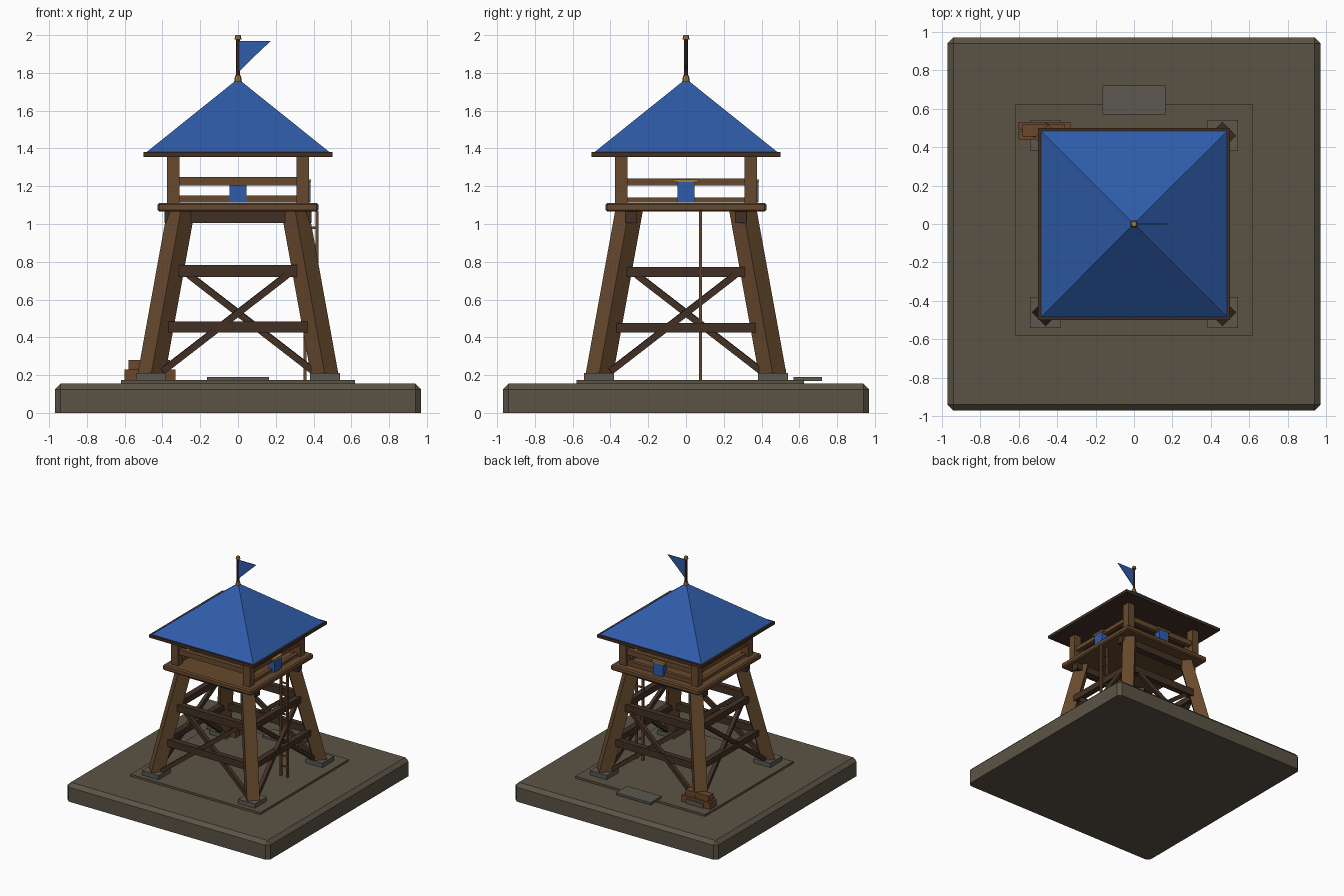
import bpy, bmesh
from mathutils import Vector, Matrix

cube = bpy.data.objects.get("Cube")
if cube:
    bpy.data.objects.remove(cube)


def material(name, rgb):
    m = bpy.data.materials.new(name)
    m.use_nodes = True
    m.diffuse_color = (*rgb, 1)
    m.node_tree.nodes["Principled BSDF"].inputs["Base Color"].default_value = (*rgb, 1)
    return m


EARTH = material("earth", (0.105, 0.088, 0.060))
STONE = material("stone", (0.105, 0.098, 0.078))
WOOD = material("wood", (0.135, 0.066, 0.026))
DARK = material("dark_wood", (0.055, 0.030, 0.018))
CRATE = material("red_wood", (0.150, 0.062, 0.024))
BLUE = material("blue", (0.028, 0.105, 0.400))
GOLD = material("gold", (0.380, 0.210, 0.040))


def finish(name, bm, mat):
    bmesh.ops.recalc_face_normals(bm, faces=bm.faces)
    me = bpy.data.meshes.new(name)
    bm.to_mesh(me)
    bm.free()
    me.materials.append(mat)
    ob = bpy.data.objects.new(name, me)
    bpy.context.collection.objects.link(ob)
    return ob


def box(name, lo, hi, mat, bevel=0, keep_bottom=False):
    """Box between two corners, with optional chamfered edges."""
    lo, hi = Vector(lo), Vector(hi)
    bm = bmesh.new()
    bmesh.ops.create_cube(bm, size=1, matrix=Matrix.Translation((lo + hi) / 2) @ Matrix.Diagonal((*(hi - lo), 1)))
    if bevel:
        edges = [e for e in bm.edges if not (keep_bottom and all(v.co.z < lo.z + 0.001 for v in e.verts))]
        bmesh.ops.bevel(bm, geom=edges, offset=bevel, segments=1, affect='EDGES')
    return finish(name, bm, mat)


def beam(name, a, b, width, depth, mat):
    """Rectangular timber running from point a to point b."""
    a, b = Vector(a), Vector(b)
    d = b - a
    bm = bmesh.new()
    bmesh.ops.create_cube(bm, size=1, matrix=Matrix.Translation((a + b) / 2)
                          @ d.to_track_quat('Z', 'Y').to_matrix().to_4x4()
                          @ Matrix.Diagonal((width, depth, d.length, 1)))
    return finish(name, bm, mat)


def rod(name, z0, z1, r0, r1, mat, sides=8):
    bm = bmesh.new()
    bmesh.ops.create_cone(bm, cap_ends=True, segments=sides, radius1=r0, radius2=r1, depth=z1 - z0,
                          matrix=Matrix.Translation((0, 0, (z0 + z1) / 2)))
    return finish(name, bm, mat)


# Ground block, yard slab and doorstep
box("ground_base", (-0.97, -0.97, 0), (0.97, 0.97, 0.155), EARTH, 0.03, True)
box("yard_slab", (-0.62, -0.58, 0.15), (0.62, 0.625, 0.173), EARTH)
box("step_slab", (-0.165, 0.57, 0.17), (0.165, 0.72, 0.19), STONE)

# Stack of timber by the back corner
box("timber_lower_outer", (-0.60, 0.49, 0.173), (-0.33, 0.53, 0.23), CRATE)
box("timber_lower_inner", (-0.60, 0.44, 0.173), (-0.33, 0.485, 0.23), CRATE)
box("timber_upper", (-0.58, 0.455, 0.23), (-0.36, 0.52, 0.28), CRATE)

# Footings, leaning legs and corner posts
LEG_BOTTOM, LEG_TOP, Z_BOTTOM, Z_TOP = 0.463, 0.30, 0.18, 1.08


def leg_at(z):
    return LEG_BOTTOM + (LEG_TOP - LEG_BOTTOM) * (z - Z_BOTTOM) / (Z_TOP - Z_BOTTOM)


for sx in (-1, 1):
    for sy in (-1, 1):
        x, y = sx * 0.46, sy * 0.46
        box("footing", (x - 0.08, y - 0.08, 0.17), (x + 0.08, y + 0.08, 0.21), STONE)
        beam("leg", (sx * LEG_BOTTOM, sy * LEG_BOTTOM, Z_BOTTOM),
             (sx * LEG_TOP, sy * LEG_TOP, Z_TOP), 0.102, 0.102, WOOD)
        x, y = sx * 0.343, sy * 0.343
        box("corner_post", (x - 0.033, y - 0.033, 1.10), (x + 0.033, y + 0.033, 1.36), WOOD)

# Each side: girts, cross braces and railings, turned into place
SIDES = {"front": Matrix(), "back": Matrix.Diagonal((1, -1, 1, 1)),
         "right": Matrix(((0, 1, 0, 0), (1, 0, 0, 0), (0, 0, 1, 0), (0, 0, 0, 1))),
         "left": Matrix(((0, -1, 0, 0), (1, 0, 0, 0), (0, 0, 1, 0), (0, 0, 0, 1)))}
for side, turn in SIDES.items():
    along_x = side in ("front", "back")

    def bar(name, z0, z1, y, half, thick, mat):
        p = turn @ Vector((-half, -y - thick / 2, z0))
        q = turn @ Vector((half, -y + thick / 2, z1))
        lo = [min(c) for c in zip(p, q)]
        hi = [max(c) for c in zip(p, q)]
        box(side + "_" + name, lo, hi, mat)

    rise = 0.01 if along_x else 0
    bar("upper_girt", 0.72, 0.773 + rise, leg_at(0.75), 0.315, 0.05, DARK)
    bar("lower_girt", 0.425, 0.475 + rise, leg_at(0.45), 0.37, 0.05, DARK)
    for s in (-1, 1):
        beam(side + "_brace", turn @ Vector((s * 0.40, -leg_at(0.22) + 0.01 * s, 0.22)),
             turn @ Vector((-s * 0.26, -leg_at(0.73) + 0.01 * s, 0.73)), 0.03, 0.035, DARK)
    bar("top_rail", 1.205, 1.24 + rise, 0.343, 0.33, 0.04, WOOD)
    if side != "front":
        bar("low_rail", 1.115, 1.14 + rise, 0.343, 0.33, 0.03, WOOD)
    # Hanging banners on two sides
    if side in ("back", "left"):
        flip = turn if side == "back" else SIDES["left"]
        bar("banner", 1.115, 1.222, 0.353, 0.046, 0.06, BLUE)
        bar("banner_rod", 1.222, 1.236, 0.375, 0.065, 0.025, GOLD)

# Floor joists and platform
for y in (-0.29, 0.29):
    box("joist", (-0.39, y - 0.03, 1.005), (0.39, y + 0.03, 1.07), DARK)
box("platform", (-0.425, -0.425, 1.065), (0.425, 0.425, 1.112), WOOD, 0.01)

# Ladder
for x in (0.355, 0.418):
    box("ladder_rail", (x - 0.008, 0.07, 0.173), (x + 0.008, 0.086, 1.07), WOOD)
for i in range(9):
    z = 0.26 + 0.09 * i
    box("ladder_rung", (0.355, 0.073, z - 0.006), (0.418, 0.083, z + 0.006), WOOD)

# Roof: eave board and stepped pyramid
box("eave_board", (-0.50, -0.50, 1.355), (0.50, 0.50, 1.38), DARK)
bm = bmesh.new()
rings = [[bm.verts.new((x * r, y * r, z)) for x, y in ((-1, -1), (1, -1), (1, 1), (-1, 1))]
         for r, z in ((0.485, 1.38), (0.267, 1.555), (0.055, 1.725), (0.012, 1.76))]
for low, high in zip(rings, rings[1:]):
    for i in range(4):
        j = (i + 1) % 4
        bm.faces.new((low[i], low[j], high[j], high[i]))
bm.faces.new(rings[0][::-1])
bm.faces.new(rings[-1])
finish("roof", bm, BLUE)

# Flagpole with finials
rod("pole_collar", 1.755, 1.785, 0.02, 0.016, GOLD)
rod("flagpole", 1.75, 1.985, 0.01, 0.01, DARK)
rod("pole_finial", 1.978, 2.0, 0.019, 0.014, GOLD)

# Pennant
bm = bmesh.new()
outline = ((0.008, 1.97), (0.175, 1.97), (0.095, 1.895), (0.008, 1.81))
face = bm.faces.new([bm.verts.new((x, -0.003, z)) for x, z in outline])
ext = bmesh.ops.extrude_face_region(bm, geom=[face])
bmesh.ops.translate(bm, vec=(0, 0.006, 0), verts=[v for v in ext["geom"] if isinstance(v, bmesh.types.BMVert)])
finish("pennant", bm, BLUE)
